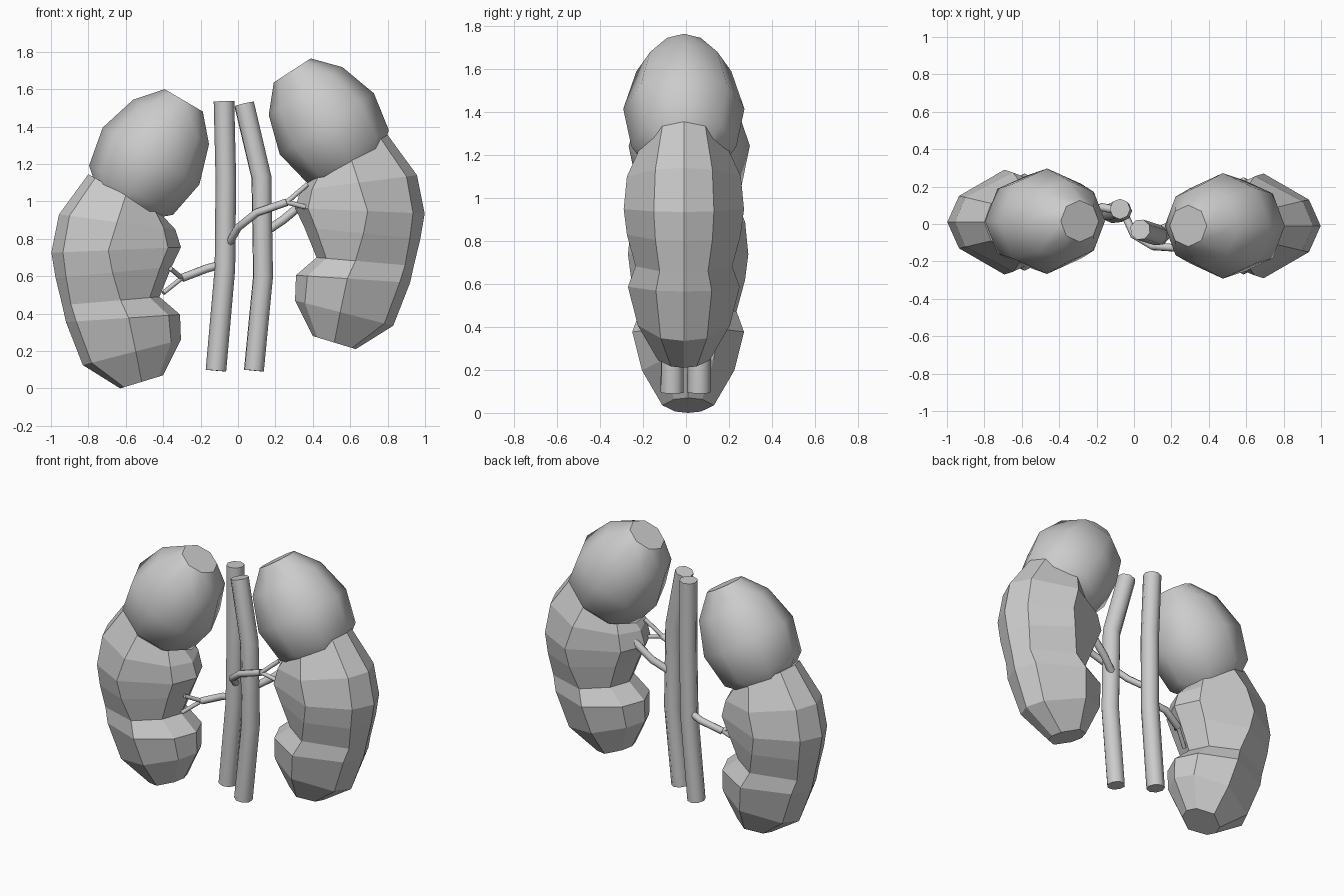
import bpy, bmesh, math
from mathutils import Vector

if "Cube" in bpy.data.objects:
    bpy.data.objects.remove(bpy.data.objects["Cube"])


def loft(name, rings, smooth=False):
    """Skin a list of closed rings and cap both ends."""
    bm = bmesh.new()
    rows = [[bm.verts.new(p) for p in ring] for ring in rings]
    n = len(rows[0])
    for a, b in zip(rows, rows[1:]):
        for i in range(n):
            j = (i + 1) % n
            bm.faces.new((a[i], a[j], b[j], b[i])).smooth = smooth
    bm.faces.new(rows[0])
    bm.faces.new(rows[-1])
    bmesh.ops.recalc_face_normals(bm, faces=bm.faces)
    me = bpy.data.meshes.new(name)
    bm.to_mesh(me)
    bm.free()
    ob = bpy.data.objects.new(name, me)
    bpy.context.collection.objects.link(ob)
    return ob


def tube(name, radius, *paths):
    """Eight-sided pipes along one or more point paths."""
    cu = bpy.data.curves.new(name, 'CURVE')
    cu.dimensions = '3D'
    cu.bevel_depth = radius
    cu.bevel_resolution = 2
    cu.use_fill_caps = True
    for path in paths:
        sp = cu.splines.new('POLY')
        sp.points.add(len(path) - 1)
        for p, co in zip(sp.points, path):
            p.co = (*co, 1)
    ob = bpy.data.objects.new(name, cu)
    bpy.context.collection.objects.link(ob)
    bpy.ops.object.select_all(action='DESELECT')
    bpy.context.view_layer.objects.active = ob
    ob.select_set(True)
    bpy.ops.object.convert(target='MESH')
    bpy.ops.object.shade_smooth_by_angle(angle=math.radians(50))


# Kidneys: outer (x, z), inner (x, z), half depth, ridge position for each ring
SECTIONS = [
    (.80, 1.355, .40, 1.13, .20, .5),
    (.957, 1.14, .335, 1.06, .265, .5),
    (.998, .935, .305, .965, .28, .44),
    (.975, .80, .355, .86, .265, .49),
    (.94, .655, .42, .70, .225, .6),
    (.92, .565, .31, .605, .26, .55),
    (.83, .335, .305, .47, .215, .54),
    (.63, .21, .40, .28, .12, .5),
]
for name, side, drop in (("right_kidney", 1, 0), ("left_kidney", -1, .21)):
    rings = []
    for xo, zo, xi, zi, d, mid in SECTIONS:
        # position across the ring and depth fraction of its eight corners
        profile = [(0, 0), (.09, -.5), (mid, -1), (.9, -.55),
                   (1, 0), (.9, .55), (mid, 1), (.09, .5)]
        rings.append([(side * (xo + (xi - xo) * t), side * (d * y - .01),
                       zo + (zi - zo) * t - drop) for t, y in profile])
    loft(name, rings)

# Rounded glands sitting on the kidneys
for name, start, end in (
        ("right_gland", Vector((.29, -.01, 1.70)), Vector((.588, -.01, 1.24))),
        ("left_gland", Vector((-.29, .015, 1.54)), Vector((-.572, .015, 1.06)))):
    axis = end - start
    v = Vector((0, 1, 0))
    u = axis.cross(v).normalized()
    rings = []
    for t, r in ((0, .118), (.24, .235), (.62, .3), (1, .26), (1.22, .12)):
        c = start + axis * t
        rings.append([c + (u * math.cos(k * math.pi / 4) +
                           v * .94 * math.sin(k * math.pi / 4)) * r for k in range(8)])
    loft(name, rings, smooth=True)

# Two main vessels
tube("main_vein", .055, [(-.075, .08, 1.535), (-.065, .07, 1.12),
                         (-.07, .065, .64), (-.118, .06, .095)])
tube("main_artery", .056, [(.033, -.03, 1.52), (.125, -.06, 1.13),
                           (.134, -.06, .6), (.085, -.065, .095)])

# Side branches into the kidneys
fork = (.26, -.13, .995)
tube("right_vein_branch", .021,
     [(-.045, .04, .78), (.0, -.06, .86), (.1, -.12, .94), fork])
tube("right_vein_forks", .013, [fork, (.36, -.12, .97)], [fork, (.37, -.1, 1.09)])
tube("right_artery_branch", .024, [(.15, -.03, .84), (.24, .01, .90), (.36, .03, 1.0)])
fork = (-.30, .05, .59)
tube("left_vein_branch", .022, [(-.08, .07, .665), (-.17, .09, .64), fork])
tube("left_vein_forks", .013, [fork, (-.36, -.04, .64)], [fork, (-.40, -.01, .51)])
